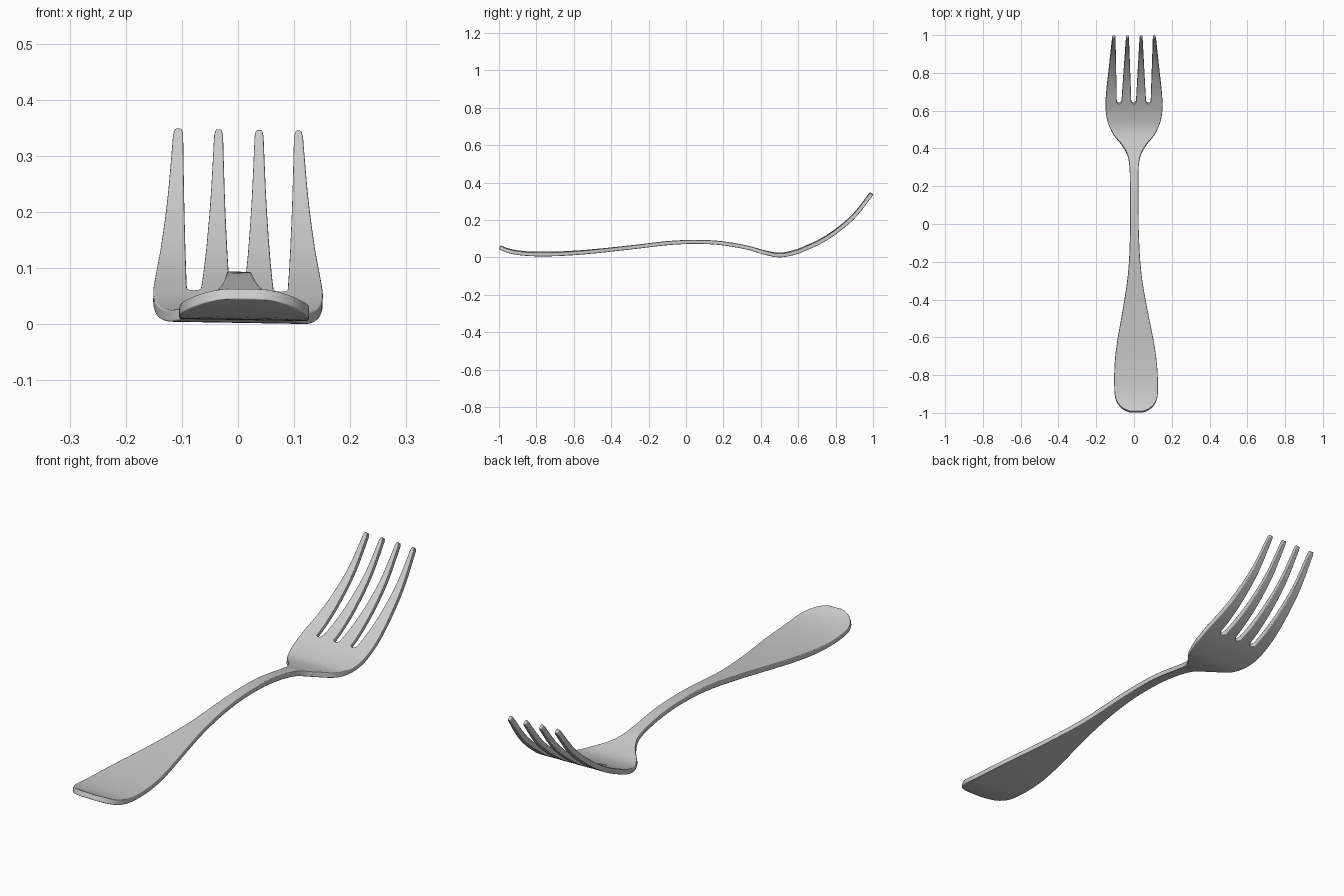
import bpy, bmesh, math

if "Cube" in bpy.data.objects:
    bpy.data.objects.remove(bpy.data.objects["Cube"])

SLOT_Y, TIP_Y, END_Y = 0.64, 0.992, -0.996


def spline(points, y):
    """Smooth curve through (y, value) points."""
    n = len(points)
    i = 0
    while i < n - 2 and y > points[i + 1][0]:
        i += 1

    def slope(k):
        a, b = points[max(k - 1, 0)], points[min(k + 1, n - 1)]
        return (b[1] - a[1]) / (b[0] - a[0])
    (y0, v0), (y1, v1) = points[i], points[i + 1]
    d = y1 - y0
    t = min(max((y - y0) / d, 0), 1)
    return ((2*t**3 - 3*t**2 + 1) * v0 + (t**3 - 2*t**2 + t) * d * slope(i)
            + (3*t**2 - 2*t**3) * v1 + (t**3 - t**2) * d * slope(i + 1))


# side profile (centre height) and plan outline (half width) along y
HEIGHT = [(-1, .056), (-.95, .036), (-.88, .023), (-.78, .018), (-.65, .021), (-.5, .032),
          (-.3, .053), (-.1, .076), (.04, .083), (.18, .077), (.33, .052), (.42, .026),
          (.5, .0128), (.58, .027), (.65, .054), (.72, .087), (.8, .138), (.9, .224), (1, .352)]
WIDTH = [(-1, .112), (-.9, .115), (-.8, .115), (-.7, .108), (-.6, .093), (-.5, .074),
         (-.4, .056), (-.3, .040), (-.2, .030), (-.1, .025), (0, .0225), (.25, .0225),
         (.32, .026), (.37, .037), (.42, .066), (.47, .107), (.52, .132), (.57, .146),
         (.63, .151), (.7, .147), (.8, .136), (1, .114)]
# slots between tines: root centre, left and right edge at the tips
SLOTS = [(-.079, -.098, -.042), (-.002, -.027, .030), (.076, .045, .100)]


def half_width(y):
    w = spline(WIDTH, y)
    if y < -.88:                                  # rounded handle end
        t = (-.88 - y) / .118
        w *= max(1 - t ** 2.5, 0) ** .45
    return w


def slot_edges(slot, y):
    c, left, right = slot
    if y <= SLOT_Y:
        x = c * half_width(y) / half_width(SLOT_Y)
        return x, x
    f = (y - SLOT_Y) / (TIP_Y - SLOT_Y)
    u = min((y - SLOT_Y) / .014, 1)
    s = math.sqrt(1 - (1 - u) ** 2)               # rounded slot root
    l = (c - .012) * (1 - f) + left * f
    r = (c + .012) * (1 - f) + right * f
    return c + (l - c) * s, c + (r - c) * s


def row_edges(y):
    """Left and right x of each of the four strips at y."""
    w = half_width(y)
    e = [-w]
    for s in SLOTS:
        e += slot_edges(s, y)
    e.append(w)
    pairs = [(e[i], e[i + 1]) for i in range(0, 8, 2)]
    if y > TIP_Y - .001:                          # softened tine tips
        pairs = [((a + b) / 2 - (b - a) * .36, (a + b) / 2 + (b - a) * .36) for a, b in pairs]
    shift = .011 * ((.6 - y) / 1.45) ** 2 if y < .6 else 0
    return [(a + shift, b + shift) for a, b in pairs]


# stations along the fork
rows = [-.88 - .116 * math.sin(math.radians(80 * i / 9)) / math.sin(math.radians(80))
        for i in range(9, 0, -1)]
rows += [-.88 + (.3 + .88) * i / 45 for i in range(45)]
rows += [.3 + (SLOT_Y - .3) * i / 26 for i in range(26)]
rows += [SLOT_Y + .014 * (1 - math.cos(math.pi / 2 * i / 5)) for i in range(6)]
rows += [.654 + (.984 - .654) * i / 24 for i in range(1, 25)] + [TIP_Y]

bm = bmesh.new()
strips = [[] for _ in range(4)]
for y in rows:
    z = spline(HEIGHT, y)
    for strip, (a, b) in zip(strips, row_edges(y)):
        strip.append([bm.verts.new((x, y, z - .017 * x)) for x in (a, b)])
for strip in strips:
    for p, q in zip(strip, strip[1:]):
        bm.faces.new((p[0], p[1], q[1], q[0]))
bmesh.ops.remove_doubles(bm, verts=bm.verts, dist=1e-5)
for f in bm.faces:
    f.smooth = True
mesh = bpy.data.meshes.new("fork")
bm.to_mesh(mesh)
bm.free()
fork = bpy.data.objects.new("fork", mesh)
bpy.context.collection.objects.link(fork)

# thickness and softened rim
solid = fork.modifiers.new("thickness", 'SOLIDIFY')
solid.thickness = .021
solid.offset = 0
bevel = fork.modifiers.new("rim", 'BEVEL')
bevel.width = .0032
bevel.segments = 2
bevel.limit_method = 'ANGLE'
bevel.angle_limit = math.radians(60)
bevel.use_clamp_overlap = False
bevel.harden_normals = True
